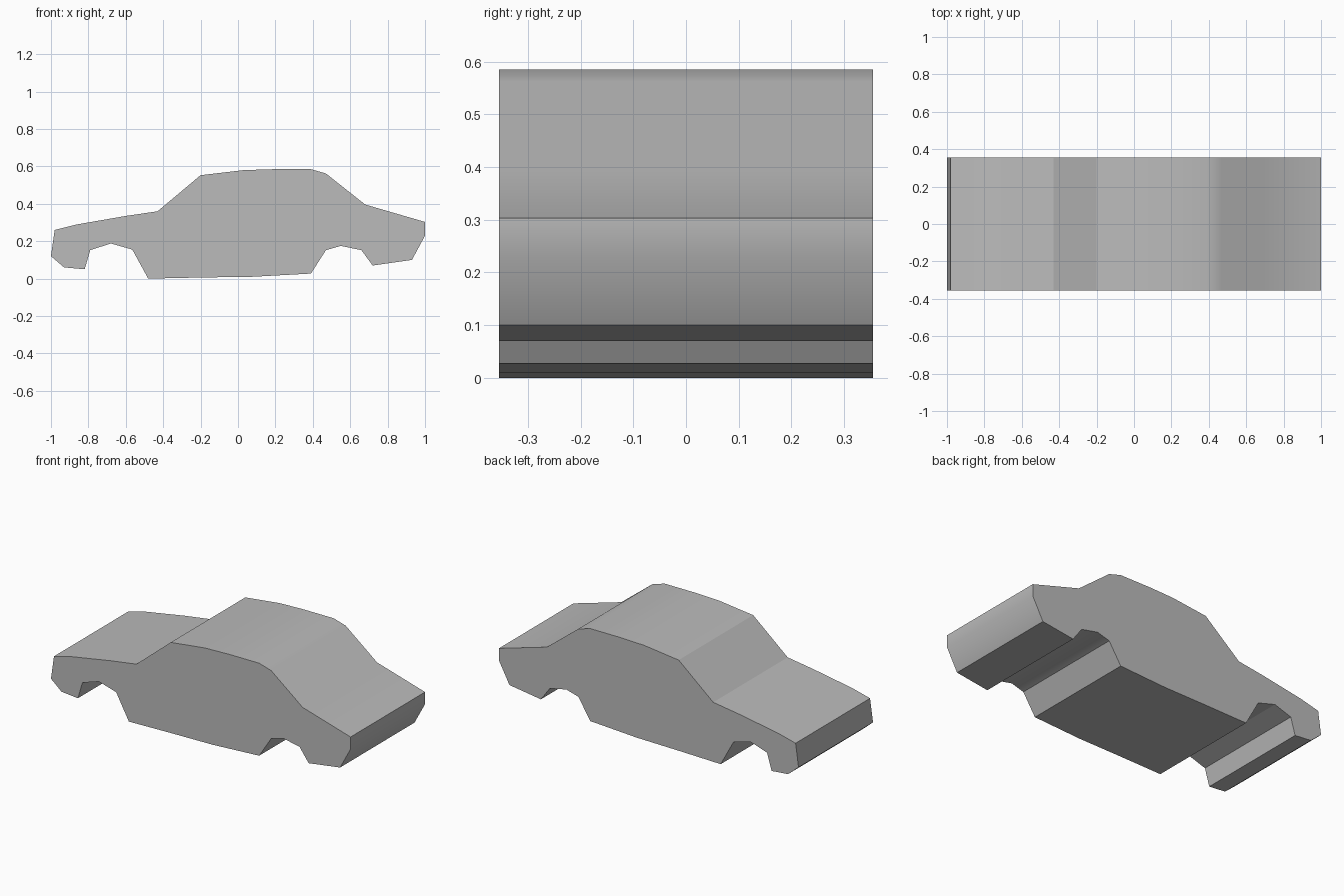
import bpy, bmesh, math

cube = bpy.data.objects.get("Cube")
if cube:
    bpy.data.objects.remove(cube, do_unlink=True)

HALF_WIDTH = 0.355

# Side outline, split into named runs
upper = [(-1, 0.12), (-0.98, 0.26), (-0.86, 0.29), (-0.6, 0.335), (-0.43, 0.36),
         (-0.2, 0.553), (0.03, 0.58), (0.19, 0.585), (0.39, 0.585), (0.47, 0.562),
         (0.68, 0.396), (1, 0.303), (1, 0.23)]
rear_underside = [(0.93, 0.1), (0.72, 0.07)]
rear_arch = [(0.66, 0.152), (0.55, 0.175), (0.47, 0.152)]
floor = [(0.39, 0.027), (0.08, 0.01), (-0.2, 0.006), (-0.48, 0)]
front_arch = [(-0.565, 0.155), (-0.68, 0.188), (-0.79, 0.152)]
front_underside = [(-0.82, 0.05), (-0.93, 0.06)]
outline = upper + rear_underside + rear_arch + floor + front_arch + front_underside

# Body paint
grey = bpy.data.materials.new("body grey")
grey.use_nodes = True
colour = (0.5, 0.5, 0.5, 1)
grey.diffuse_color = colour
grey.node_tree.nodes["Principled BSDF"].inputs["Base Color"].default_value = colour

# Car body: the outline extruded across the width
bm = bmesh.new()
side = bm.faces.new([bm.verts.new((x, -HALF_WIDTH, z)) for x, z in outline])
grown = bmesh.ops.extrude_face_region(bm, geom=[side], use_keep_orig=True)
moved = [v for v in grown["geom"] if isinstance(v, bmesh.types.BMVert)]
bmesh.ops.translate(bm, verts=moved, vec=(0, 2 * HALF_WIDTH, 0))
bmesh.ops.recalc_face_normals(bm, faces=bm.faces)
mesh = bpy.data.meshes.new("car_body")
bm.to_mesh(mesh)
bm.free()
mesh.materials.append(grey)

body = bpy.data.objects.new("car_body", mesh)
bpy.context.collection.objects.link(body)
bpy.context.view_layer.objects.active = body
body.select_set(True)
bpy.ops.object.shade_smooth_by_angle(angle=math.radians(30))
